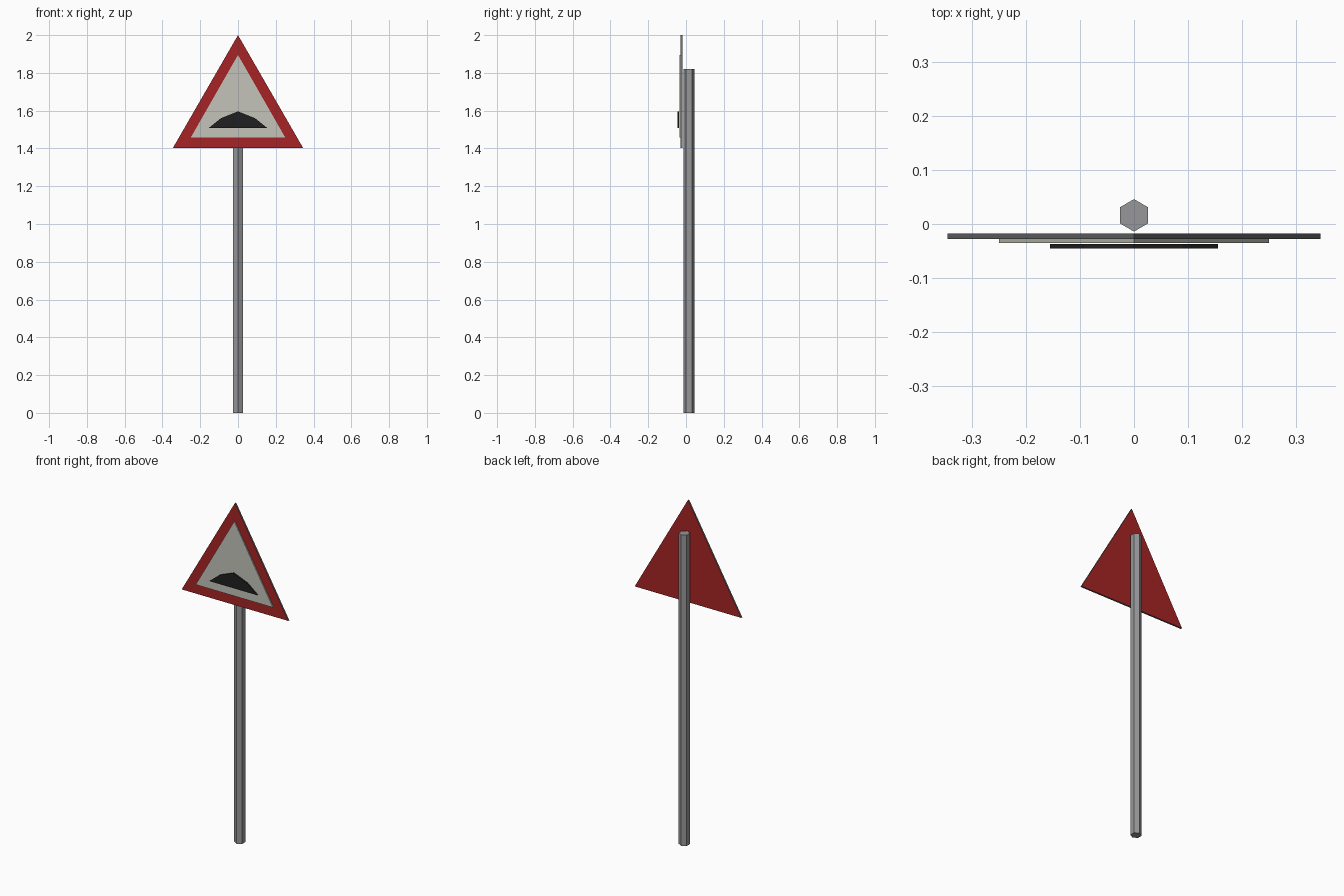
import bpy
import bmesh
from math import radians

cube = bpy.data.objects.get("Cube")
if cube:
    bpy.data.objects.remove(cube, do_unlink=True)


def material(name, rgb):
    mat = bpy.data.materials.new(name)
    mat.use_nodes = True
    mat.diffuse_color = (*rgb, 1)
    mat.node_tree.nodes["Principled BSDF"].inputs["Base Color"].default_value = (*rgb, 1)
    return mat


red = material("sign red", (0.38, 0.017, 0.018))
white = material("panel off white", (0.55, 0.55, 0.49))
black = material("symbol black", (0.014, 0.014, 0.014))
steel = material("pole grey", (0.31, 0.31, 0.32))
rim = material("rim dark grey", (0.14, 0.14, 0.145))


def plate(name, outline, front, back, face_mat, edge_mat):
    """Extrude an x-z outline from the front y to the back y."""
    bm = bmesh.new()
    face = bm.faces.new([bm.verts.new((x, front, z)) for x, z in outline])
    new = bmesh.ops.extrude_face_region(bm, geom=[face], use_keep_orig=True)["geom"]
    moved = [v for v in new if isinstance(v, bmesh.types.BMVert)]
    bmesh.ops.translate(bm, verts=moved, vec=(0, back - front, 0))
    bmesh.ops.recalc_face_normals(bm, faces=bm.faces)
    # Rim faces take the edge colour
    for f in bm.faces:
        f.material_index = 0 if abs(f.normal.y) > 0.9 else 1
    mesh = bpy.data.meshes.new(name)
    bm.to_mesh(mesh)
    bm.free()
    mesh.materials.append(face_mat)
    mesh.materials.append(edge_mat)
    obj = bpy.data.objects.new(name, mesh)
    bpy.context.collection.objects.link(obj)
    return obj


def triangle(half_width, bottom, top):
    return [(-half_width, bottom), (half_width, bottom), (0, top)]


# Hexagonal pole with a corner facing the front
bpy.ops.mesh.primitive_cylinder_add(vertices=6, radius=0.03, depth=1.82,
                                    location=(0, 0.016, 0.91))
pole = bpy.context.object
pole.name = "pole"
pole.data.materials.append(steel)

# Sign board, inner panel and road hump symbol
plate("sign_board", triangle(0.345, 1.402, 2.0), -0.028, -0.018, red, rim)
plate("inner_panel", triangle(0.25, 1.458, 1.895), -0.035, -0.028, white, white)
hump = [(-0.155, 1.508), (0.155, 1.508), (0.09, 1.56), (0, 1.596), (-0.09, 1.56)]
plate("hump_symbol", hump, -0.045, -0.037, black, black)
